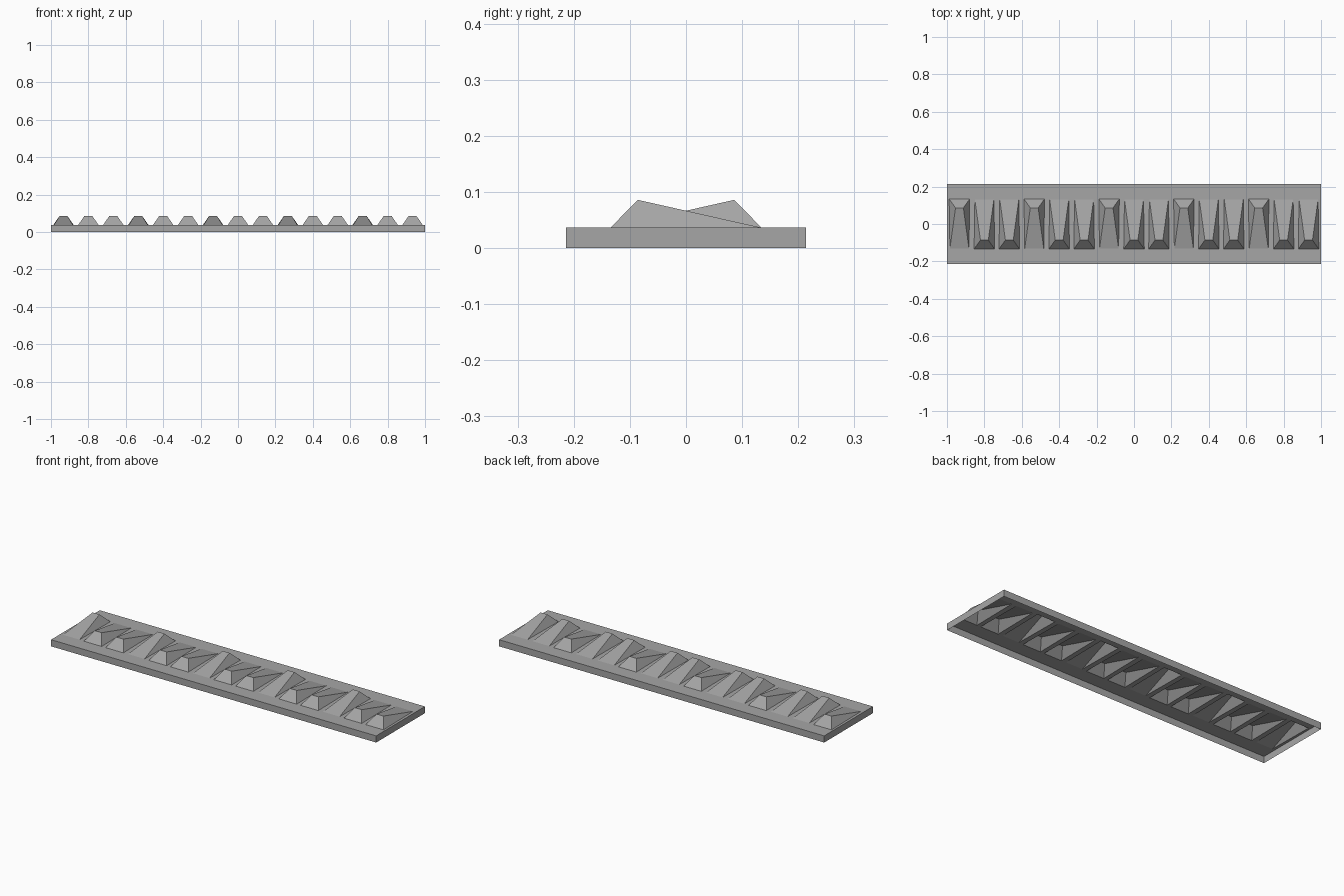
import bpy
import bmesh
import math

cube = bpy.data.objects.get("Cube")
if cube:
    bpy.data.objects.remove(cube, do_unlink=True)

COUNT = 15
PITCH = 2.0 / COUNT
HALF_DEPTH = 0.214
DECK = 0.037
PEAK = 0.086

grey = bpy.data.materials.new("plain_grey")
grey.use_nodes = True
colour = (0.38, 0.38, 0.38, 1)
grey.diffuse_color = colour
grey.node_tree.nodes["Principled BSDF"].inputs["Base Color"].default_value = colour

# Wedge footprint, counter-clockwise, with the broad end at the front
FOOT = [(-0.055, -0.134), (0.055, -0.134), (0.051, 0.132), (-0.051, 0.132)]
RIDGE = [(-0.021, -0.086), (0.021, -0.086)]


def face(bm, points):
    bm.faces.new([bm.verts.new(p) for p in points])


def finish(bm, name):
    bmesh.ops.remove_doubles(bm, verts=bm.verts, dist=0.0001)
    mesh = bpy.data.meshes.new(name)
    bm.to_mesh(mesh)
    bm.free()
    mesh.materials.append(grey)
    return mesh


def place(name, mesh):
    obj = bpy.data.objects.new(name, mesh)
    bpy.context.scene.collection.objects.link(obj)
    return obj


def centre(i):
    return -1 + PITCH * (i + 0.5)


def is_reversed(i):
    return i % 3 == 0


def rectangle(cx, hx, hy):
    return [(cx - hx, -hy), (cx + hx, -hy), (cx + hx, hy), (cx - hx, hy)]


# Open-bottomed tray: a deck with one opening under each wedge
bm = bmesh.new()
for i in range(COUNT):
    cx = centre(i)
    outer = rectangle(cx, PITCH / 2, HALF_DEPTH)
    hole = [(cx + x, y) for x, y in FOOT]
    if is_reversed(i):
        hole = [(cx - x, -y) for x, y in FOOT[2:] + FOOT[:2]]
    for a in range(4):
        b = (a + 1) % 4
        face(bm, [(*p, DECK) for p in (outer[a], outer[b], hole[b], hole[a])])

# Tray side walls
corners = rectangle(0, 1, HALF_DEPTH)
for a in range(4):
    p, q = corners[a], corners[(a + 1) % 4]
    face(bm, [(*p, 0), (*q, 0), (*q, DECK), (*p, DECK)])
place("tray", finish(bm, "tray"))

# Hollow wedge: steep broad end, two triangular sides, long sloping top
bm = bmesh.new()
f0, f1, f2, f3 = [(x, y, 0) for x, y in FOOT]
r0, r1 = [(x, y, PEAK - DECK) for x, y in RIDGE]
for points in ((f0, f1, r1, r0), (r0, r1, f2, f3), (f1, f2, r1), (f3, f0, r0)):
    face(bm, points)
wedge = finish(bm, "wedge")

# Row of wedges, every third one turned around
for i in range(COUNT):
    obj = place(f"wedge_{i + 1}", wedge)
    obj.location = (centre(i), 0, DECK)
    if is_reversed(i):
        obj.rotation_euler.z = math.pi
